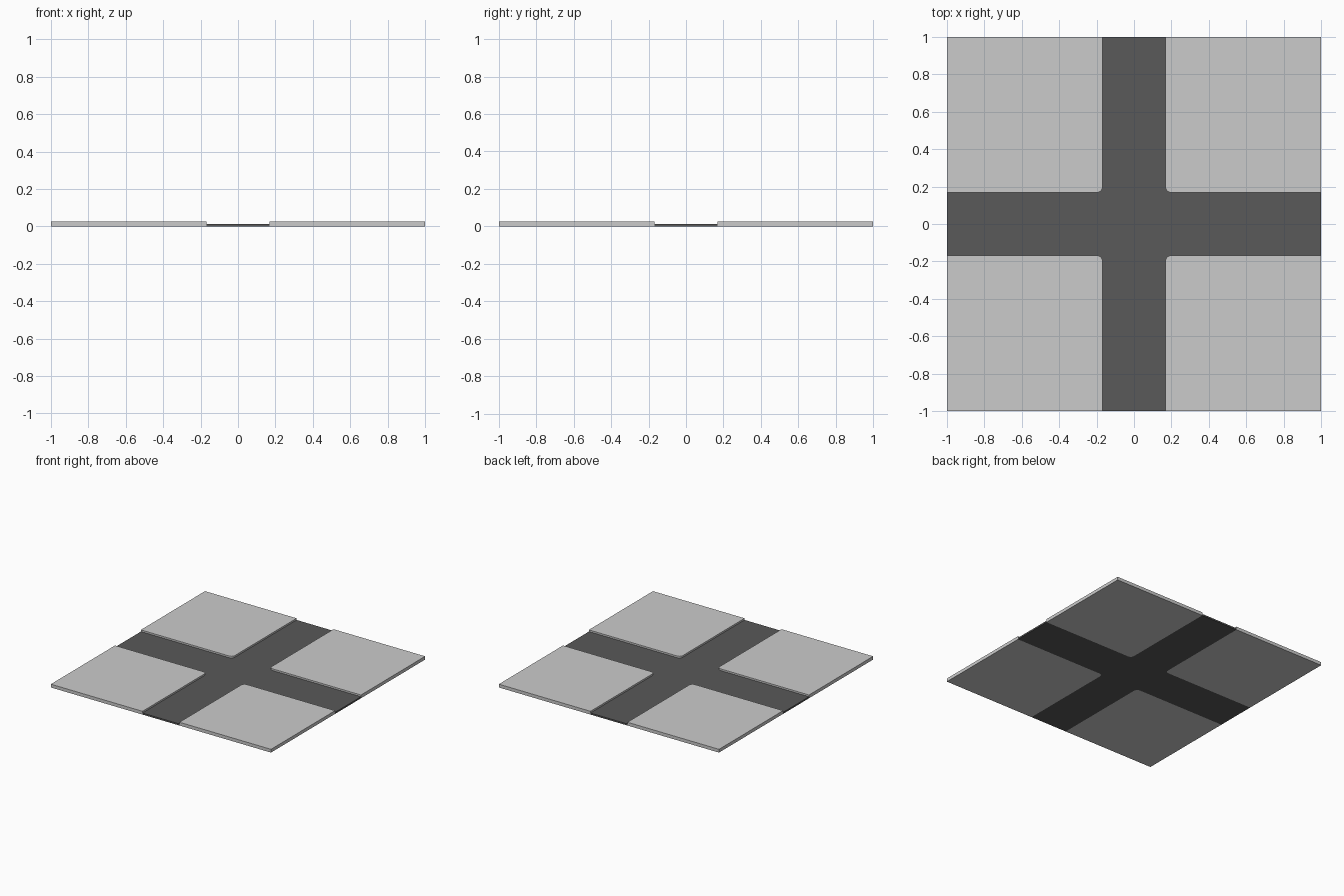
import bpy, bmesh, math

if "Cube" in bpy.data.objects:
    bpy.data.objects.remove(bpy.data.objects["Cube"])

HALF, ROAD, RADIUS = 1.0, 0.168, 0.03
ROAD_Z, PAVE_Z = 0.013, 0.027

asphalt = bpy.data.materials.new("asphalt")
asphalt.diffuse_color = (0.1, 0.1, 0.1, 1)
asphalt.use_nodes = True
asphalt.node_tree.nodes["Principled BSDF"].inputs["Base Color"].default_value = asphalt.diffuse_color


def prism(name, outline, height, material=None):
    """Extrude a flat outline from the ground up to the given height."""
    bm = bmesh.new()
    face = bm.faces.new([bm.verts.new((x, y, 0)) for x, y in outline])
    top = bmesh.ops.extrude_face_region(bm, geom=[face])["geom"]
    bmesh.ops.translate(bm, vec=(0, 0, height),
                        verts=[v for v in top if isinstance(v, bmesh.types.BMVert)])
    bmesh.ops.recalc_face_normals(bm, faces=bm.faces)
    mesh = bpy.data.meshes.new(name)
    bm.to_mesh(mesh)
    bm.free()
    obj = bpy.data.objects.new(name, mesh)
    bpy.context.collection.objects.link(obj)
    if material:
        mesh.materials.append(material)
    return obj


# Rounded kerb corner facing the crossing
centre = ROAD + RADIUS
corner = [(centre + RADIUS * math.cos(a), centre + RADIUS * math.sin(a))
          for a in (math.pi + math.pi / 2 * i / 4 for i in range(5))]

# Four raised pavement blocks
block = [(HALF, ROAD), (HALF, HALF), (ROAD, HALF)] + corner
for i, (sx, sy) in enumerate([(1, 1), (-1, 1), (-1, -1), (1, -1)]):
    prism(f"pavement_{i + 1}", [(x * sx, y * sy) for x, y in block], PAVE_Z)

# Crossroads filling the gap between the blocks
cross = []
for k in range(4):
    c, s = round(math.cos(k * math.pi / 2)), round(math.sin(k * math.pi / 2))
    arm = [(HALF, ROAD)] + corner[::-1] + [(ROAD, HALF)]
    cross += [(x * c - y * s, x * s + y * c) for x, y in arm]
prism("road", cross, ROAD_Z, asphalt)
